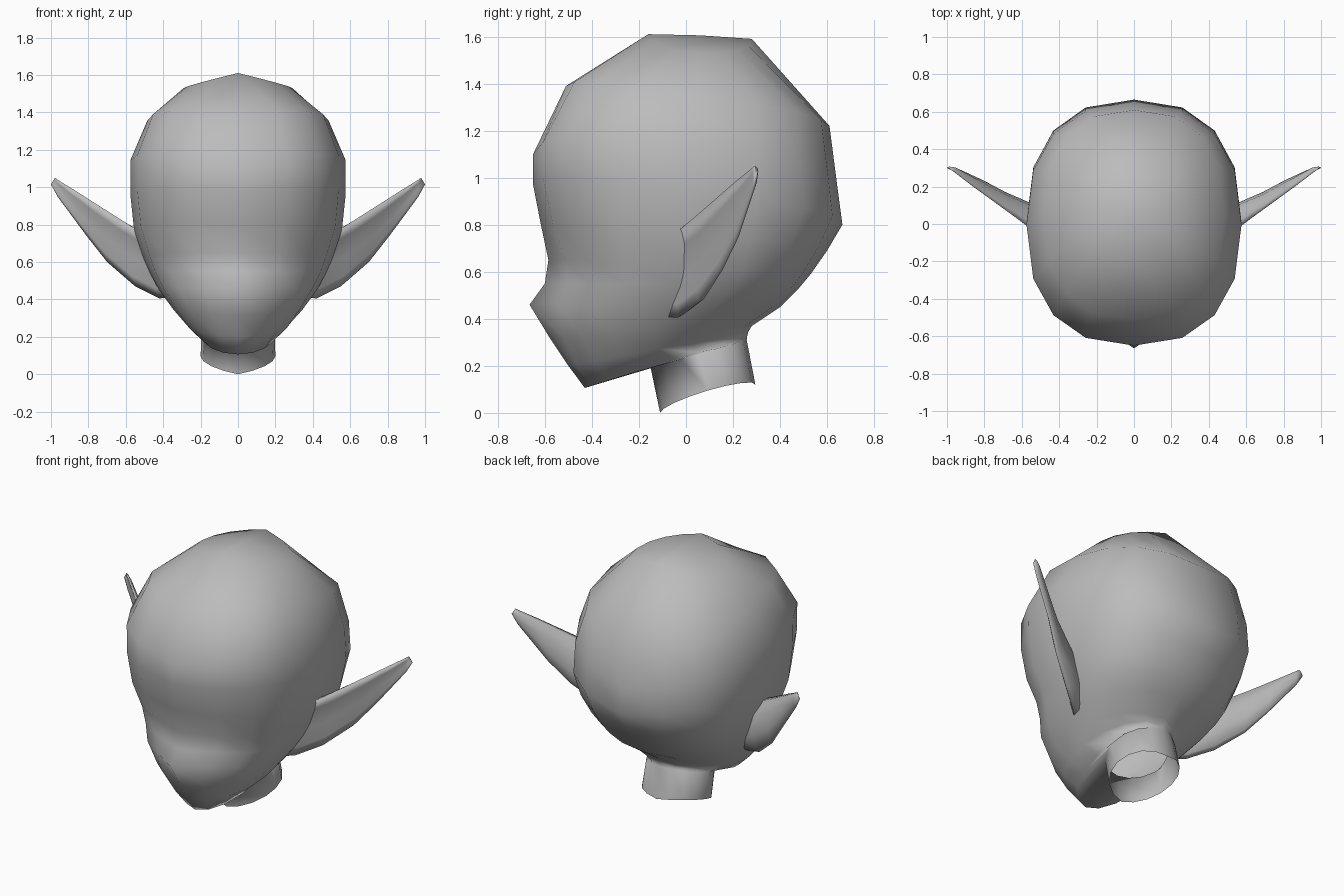
import bpy, bmesh, math
from mathutils import Vector

cube = bpy.data.objects.get("Cube")
if cube:
    bpy.data.objects.remove(cube, do_unlink=True)

# One plain grey material
grey = bpy.data.materials.new("plain grey")
grey.use_nodes = True
GREY = (0.5, 0.5, 0.5, 1)
grey.diffuse_color = GREY
grey.node_tree.nodes["Principled BSDF"].inputs["Base Color"].default_value = GREY


def loft(name, rings, start_tip=None, cap_end=False):
    """Skin closed rings of points; optional fan to a tip, optional end cap."""
    bm = bmesh.new()
    loops = [[bm.verts.new(p) for p in ring] for ring in rings]
    n = len(loops[0])
    for a, b in zip(loops, loops[1:]):
        for i in range(n):
            j = (i + 1) % n
            bm.faces.new((a[i], a[j], b[j], b[i]))
    if start_tip:
        tip = bm.verts.new(start_tip)
        for i in range(n):
            bm.faces.new((tip, loops[0][(i + 1) % n], loops[0][i]))
    if cap_end:
        bm.faces.new(loops[-1])
    bmesh.ops.recalc_face_normals(bm, faces=bm.faces)
    mesh = bpy.data.meshes.new(name)
    bm.to_mesh(mesh)
    bm.free()
    mesh.materials.append(grey)
    mesh.shade_smooth()
    obj = bpy.data.objects.new(name, mesh)
    bpy.context.collection.objects.link(obj)
    return obj


# Head and neck: tilted oval rings from crown to neck opening
# (front y, front z, back y, back z, half width, side sag, nose bump, squareness)
HEAD = [
    (-0.16, 1.61, 0.28, 1.59, 0.29, 0.07, 0, 2.2),
    (-0.51, 1.39, 0.61, 1.22, 0.485, -0.05, 0, 2.4),
    (-0.65, 1.10, 0.645, 0.95, 0.575, -0.12, 0, 2.4),
    (-0.65, 0.97, 0.665, 0.80, 0.575, -0.07, 0, 2.4),
    (-0.605, 0.80, 0.60, 0.69, 0.555, -0.02, 0.012, 2.4),
    (-0.545, 0.65, 0.53, 0.59, 0.505, 0, 0.04, 2.4),
    (-0.54, 0.55, 0.48, 0.53, 0.47, 0, 0.06, 2.4),
    (-0.575, 0.46, 0.40, 0.45, 0.425, 0, 0.09, 2.3),
    (-0.55, 0.32, 0.28, 0.37, 0.345, 0, 0.03, 2.2),
    (-0.495, 0.20, 0.265, 0.345, 0.28, 0, 0.005, 2),
    (-0.43, 0.106, 0.26, 0.325, 0.20, 0, 0, 2),
    (-0.15, 0.19, 0.258, 0.31, 0.195, 0, 0, 2),
    (-0.11, 0.00, 0.295, 0.12, 0.20, -0.035, 0, 2),
]
SEG = 16


def head_ring(fy, fz, by, bz, w, sag, nose, power):
    pts = []
    for i in range(SEG):
        a = 2 * math.pi * i / SEG
        s, c = (math.copysign(abs(v) ** (2 / power), v) for v in (math.sin(a), math.cos(a)))
        t = (1 - c) / 2
        y = fy + (by - fy) * t - (nose if i == 0 else 0)
        pts.append((w * s, y, fz + (bz - fz) * t - sag * abs(s)))
    return pts


loft("head_and_neck", [head_ring(*r) for r in HEAD], start_tip=(0, 0.06, 1.605))

# Ears: leaf sections (top edge, bottom edge, thickness) root to tip
EAR = [
    ((0.45, -0.10, 0.72), (0.36, -0.10, 0.41), 0.10),
    ((0.56, -0.02, 0.785), (0.42, -0.035, 0.405), 0.10),
    ((0.64, 0.04, 0.835), (0.55, 0.055, 0.47), 0.08),
    ((0.75, 0.12, 0.905), (0.70, 0.145, 0.60), 0.05),
    ((0.86, 0.20, 0.975), (0.81, 0.215, 0.74), 0.035),
    ((0.965, 0.28, 1.04), (0.965, 0.285, 0.95), 0.025),
    ((0.98, 0.29, 1.05), (1.0, 0.30, 1.015), 0.015),
]
BACKWARD = Vector((-0.6, 0.8, 0))
# (position from top to bottom, offset as share of thickness) round a section
SECTION = [(0, 0), (0.04, 0.4), (0.3, 0.95), (0.7, 0.85), (0.96, 0.35),
           (1, 0), (0.85, -0.05), (0.55, 0.1), (0.2, 0.1)]


def ear_ring(top, bottom, thick, side):
    top, bottom = Vector(top), Vector(bottom)
    pts = [top.lerp(bottom, u) + BACKWARD * thick * d for u, d in SECTION]
    return [(side * p.x, p.y, p.z) for p in pts]


for name, side in (("left_ear", 1), ("right_ear", -1)):
    loft(name, [ear_ring(*s, side) for s in EAR], cap_end=True)
